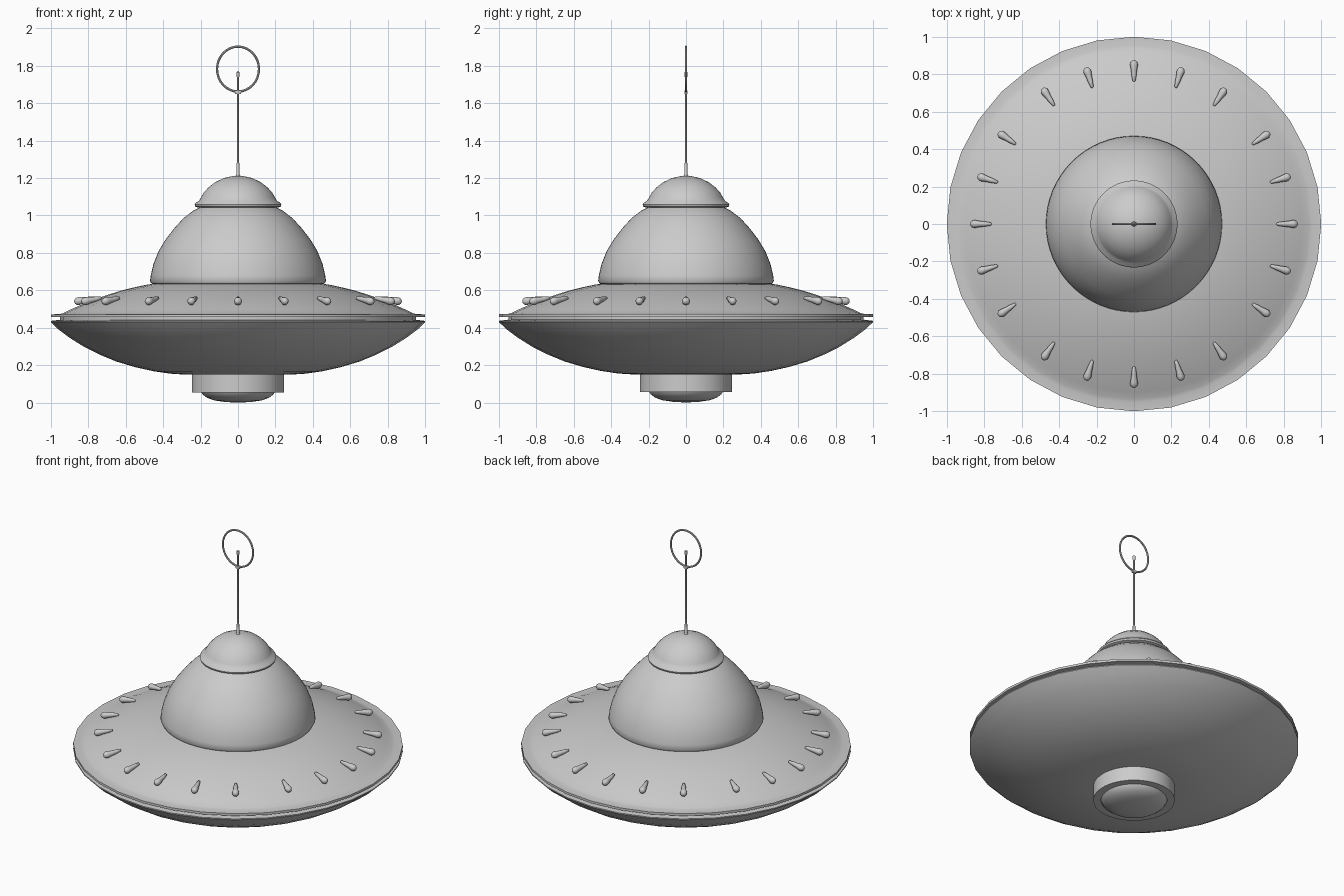
import bpy, bmesh, math
from mathutils import Matrix, Vector

if "Cube" in bpy.data.objects:
    bpy.data.objects.remove(bpy.data.objects["Cube"])


def finish(name, bm, angle=40):
    bmesh.ops.remove_doubles(bm, verts=bm.verts, dist=1e-5)
    bmesh.ops.recalc_face_normals(bm, faces=bm.faces)
    me = bpy.data.meshes.new(name)
    bm.to_mesh(me)
    bm.free()
    ob = bpy.data.objects.new(name, me)
    bpy.context.collection.objects.link(ob)
    bpy.ops.object.select_all(action='DESELECT')
    bpy.context.view_layer.objects.active = ob
    ob.select_set(True)
    bpy.ops.object.shade_smooth_by_angle(angle=math.radians(angle))
    return ob


def lathe(name, profile, segments=64, closed=False, angle=40):
    """Spin an (r, z) profile around the z axis."""
    bm = bmesh.new()
    vs = [bm.verts.new((r, 0, z)) for r, z in profile]
    es = [bm.edges.new(p) for p in zip(vs, vs[1:])]
    if closed:
        es.append(bm.edges.new((vs[-1], vs[0])))
    bmesh.ops.spin(bm, geom=vs + es, cent=(0, 0, 0), axis=(0, 0, 1),
                   angle=math.tau, steps=segments, use_merge=True)
    return finish(name, bm, angle)


# Saucer: lower bowl, recessed seam and upper deck
lathe("lower_hull", [(0, .15), (.28, .15), (.36, .155), (.45, .168), (.55, .19),
                     (.65, .22), (.74, .257), (.82, .297), (.9, .347), (.96, .392),
                     (1, .43), (1, .437), (.95, .443)], 32)
lathe("seam", [(.95, .441), (.95, .459)], 32)
lathe("upper_hull", [(.95, .457), (1, .457), (1, .472), (.955, .473), (.935, .478),
                     (.9, .495), (.84, .522), (.77, .55), (.7, .575), (.62, .6),
                     (.55, .617), (.49, .63), (.44, .637)], 32)

# Main dome and cap with rolled brim
lathe("dome", [(.44, .63), (.462, .636), (.47, .65), (.466, .68), (.452, .74), (.424, .81),
               (.388, .87), (.342, .93), (.292, .985), (.24, 1.025), (.19, 1.05)])
lathe("dome_cap", [(.18, 1.04), (.215, 1.042), (.229, 1.048), (.232, 1.058),
                   (.225, 1.068), (.208, 1.078), (.198, 1.096), (.183, 1.122),
                   (.158, 1.15), (.122, 1.178), (.075, 1.2), (.03, 1.21), (0, 1.212)])

# Underside collar and lens
lathe("bottom_collar", [(.2, .16), (.247, .16), (.247, .055), (.2, .055)], closed=True)
lathe("bottom_lens", [(.2, .062), (.19, .045), (.165, .026), (.125, .012),
                      (.07, .004), (0, 0)])

# Antenna mast with foot and tip
lathe("antenna_mast", [(.016, 1.205), (.009, 1.22), (.008, 1.275), (.005, 1.285),
                       (.005, 1.735), (.009, 1.745), (.009, 1.765), (0, 1.772)], 12)

# Antenna loop standing in the xz plane
bm = bmesh.new()
circle = bmesh.ops.create_circle(bm, segments=8, radius=.006,
                                 matrix=Matrix.Translation((.112, 0, 0)) @
                                 Matrix.Rotation(math.pi / 2, 4, 'X'))["verts"]
edges = list({e for v in circle for e in v.link_edges})
bmesh.ops.spin(bm, geom=circle + edges, cent=(0, 0, 0), axis=(0, 0, 1),
               angle=math.tau, steps=32, use_merge=True)
bmesh.ops.transform(bm, verts=bm.verts, matrix=Matrix.Translation((0, 0, 1.782)) @
                    Matrix.Diagonal((1, 1, 1.07, 1)) @ Matrix.Rotation(math.pi / 2, 4, 'X'))
finish("antenna_loop", bm)
bm = bmesh.new()
bmesh.ops.create_cube(bm, size=1, matrix=Matrix.Translation((0, 0, 1.658)) @
                      Matrix.Diagonal((.03, .014, .018, 1)))
finish("antenna_loop_clamp", bm)

# Deck lights: tapered pods with rounded noses, mirrored through four quadrants
pod = [(0, -.065), (.008, -.06), (.013, -.03), (.016, 0), (.02, .02),
       (.021, .033), (.016, .045), (.008, .051), (0, .053)]
bm = bmesh.new()
for quadrant in range(4):
    for deg in (0, 17, 34, 56, 73):
        a = math.radians(quadrant * 90 + deg)
        m = (Matrix.Rotation(a, 4, 'Z') @ Matrix.Translation((.823, 0, .548)) @
             Matrix.Rotation(math.radians(101), 4, 'Y'))
        rings = [[bm.verts.new(m @ Vector((r * math.cos(t), r * math.sin(t), z)))
                  for t in (math.tau * k / 12 for k in range(12))] for r, z in pod]
        for lo, hi in zip(rings, rings[1:]):
            for k in range(12):
                n = (k + 1) % 12
                bm.faces.new((lo[k], lo[n], hi[n], hi[k]))
finish("deck_lights", bm, 60)
